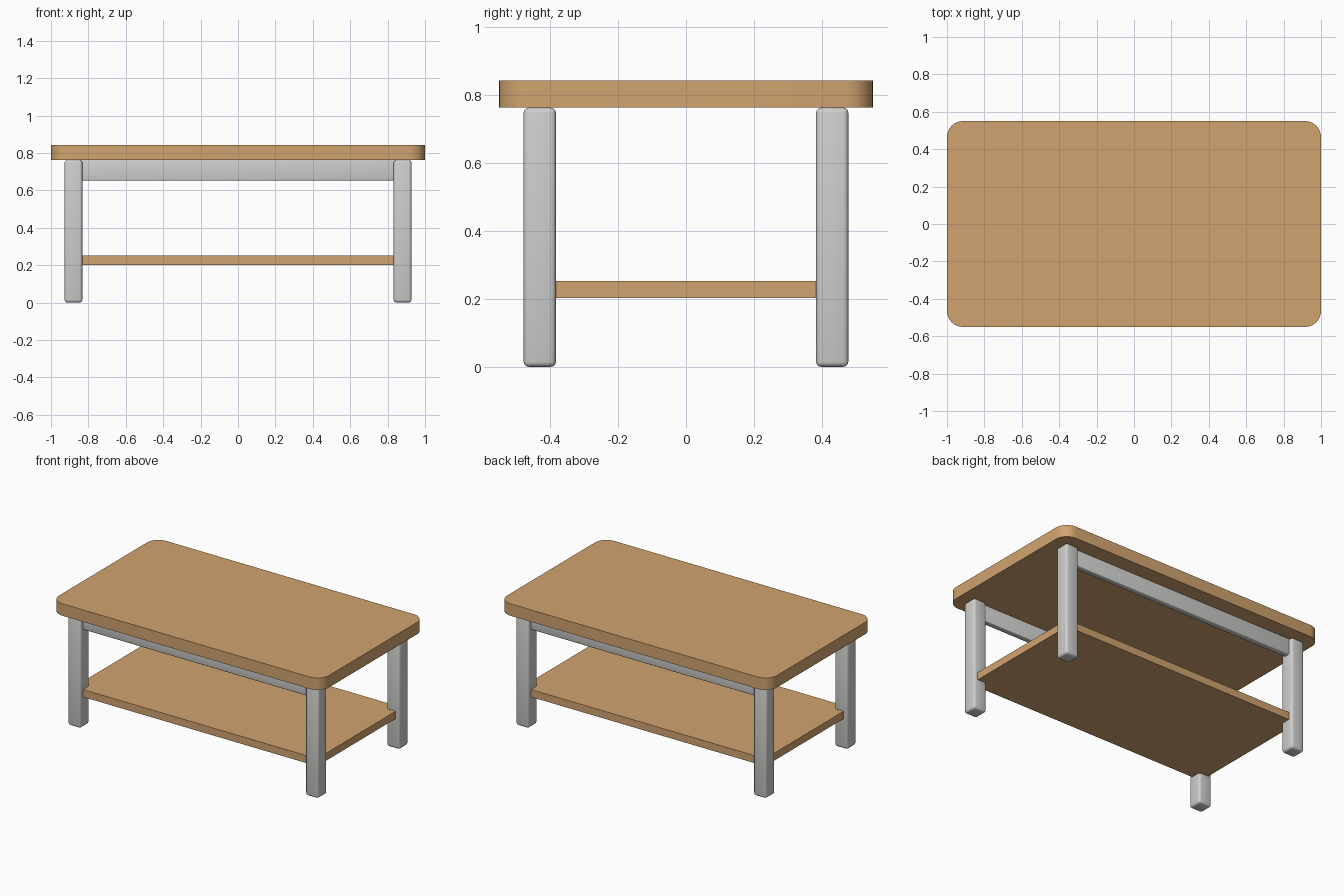
import bpy
import bmesh
from math import radians

cube = bpy.data.objects.get("Cube")
if cube:
    bpy.data.objects.remove(cube, do_unlink=True)


def make_material(name, color):
    mat = bpy.data.materials.new(name)
    mat.use_nodes = True
    mat.diffuse_color = (*color, 1)
    mat.node_tree.nodes["Principled BSDF"].inputs["Base Color"].default_value = (*color, 1)
    return mat


wood = make_material("warm wood", (0.64, 0.37, 0.16))
paint = make_material("light grey paint", (0.62, 0.62, 0.61))


def make_box(name, center, size, mat, radius=0, segments=3, upright_only=False):
    """Box with optional rounding of all edges, or of the upright ones only."""
    bm = bmesh.new()
    bmesh.ops.create_cube(bm, size=1)
    bmesh.ops.scale(bm, vec=size, verts=bm.verts)
    if radius:
        edges = [e for e in bm.edges if not upright_only
                 or abs(e.verts[0].co.z - e.verts[1].co.z) > 0.001]
        bmesh.ops.bevel(bm, geom=edges, offset=radius, segments=segments,
                        profile=0.5, affect='EDGES')
    mesh = bpy.data.meshes.new(name)
    bm.to_mesh(mesh)
    bm.free()
    mesh.materials.append(mat)
    obj = bpy.data.objects.new(name, mesh)
    obj.location = center
    bpy.context.collection.objects.link(obj)
    if radius:
        bpy.ops.object.select_all(action='DESELECT')
        obj.select_set(True)
        bpy.context.view_layer.objects.active = obj
        bpy.ops.object.shade_smooth_by_angle(angle=radians(40))
    return obj


# Slab with rounded corners, and the square shelf between the legs
make_box("table_top", (0, 0, 0.802), (2, 1.1, 0.08), wood, 0.085, 8, True)
make_box("lower_shelf", (0, 0, 0.227), (1.8, 0.9, 0.05), wood)

# Four legs, and a rail along each long side
for y, end in ((-0.43, "front"), (0.43, "back")):
    for x, side in ((-0.88, "right"), (0.88, "left")):
        make_box(f"{end}_{side}_leg", (x, y, 0.381), (0.095, 0.095, 0.762), paint, 0.015)
    make_box(f"{end}_rail", (0, y, 0.707), (1.72, 0.04, 0.11), paint, 0.006)
